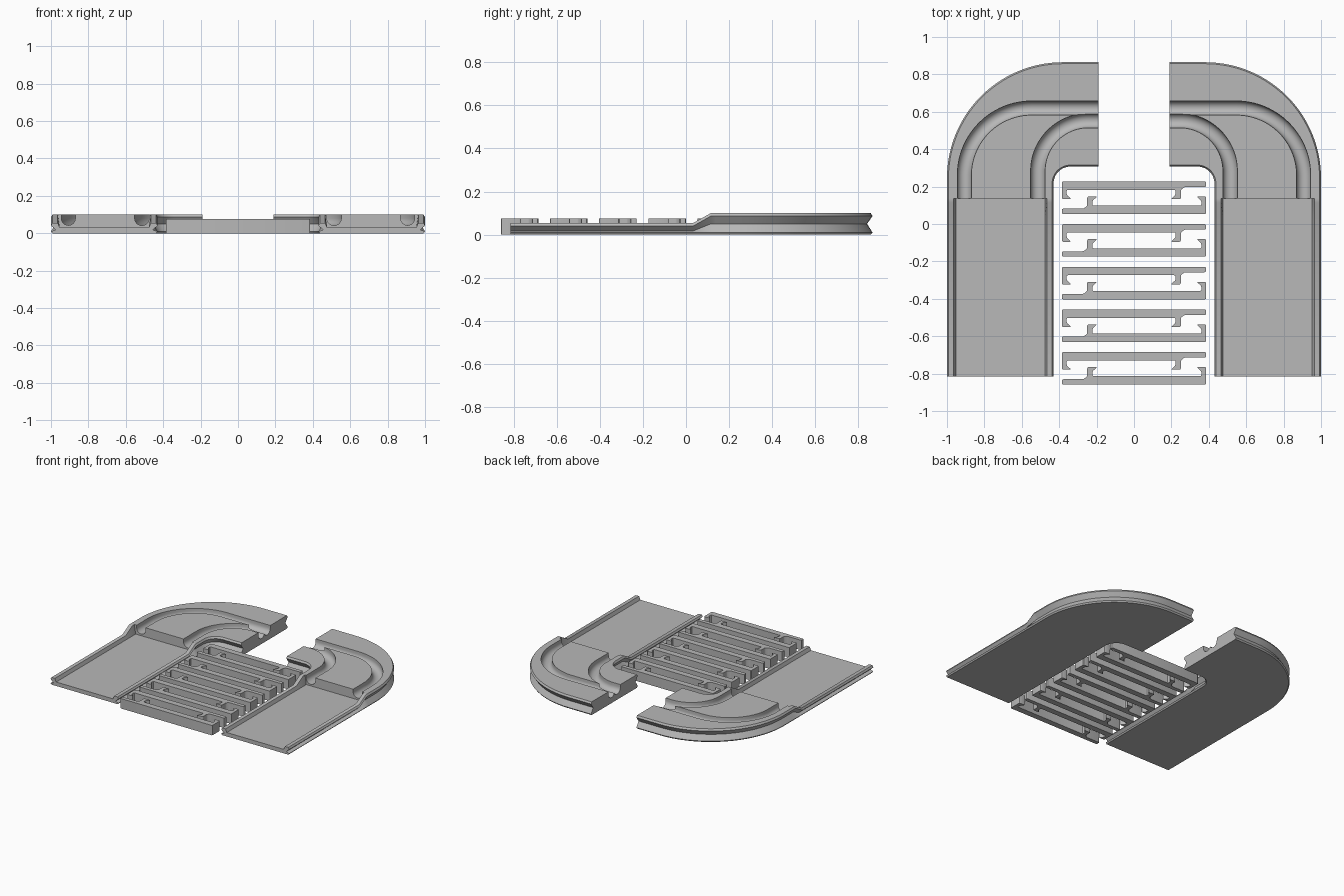
import bpy, bmesh
from math import sin, cos, pi, radians
from mathutils import Vector

cube = bpy.data.objects.get("Cube")
if cube:
    bpy.data.objects.remove(cube, do_unlink=True)

grey = bpy.data.materials.new("light grey plastic")
grey.use_nodes = True
COLOUR = (0.48, 0.48, 0.48, 1)
grey.diffuse_color = COLOUR
grey.node_tree.nodes["Principled BSDF"].inputs["Base Color"].default_value = COLOUR


def make_object(name, bm):
    bmesh.ops.recalc_face_normals(bm, faces=bm.faces)
    mesh = bpy.data.meshes.new(name)
    bm.to_mesh(mesh)
    bm.free()
    mesh.materials.append(grey)
    obj = bpy.data.objects.new(name, mesh)
    bpy.context.collection.objects.link(obj)
    return obj


def loft(name, loops):
    """Closed solid through equally long loops of points."""
    bm = bmesh.new()
    rings = [[bm.verts.new(p) for p in loop] for loop in loops]
    for a, b in zip(rings, rings[1:]):
        for i in range(len(a)):
            j = (i + 1) % len(a)
            bm.faces.new((a[i], a[j], b[j], b[i]))
    bm.faces.new(rings[0])
    bm.faces.new(rings[-1])
    return make_object(name, bm)


def smooth(obj):
    bpy.ops.object.select_all(action='DESELECT')
    obj.select_set(True)
    bpy.context.view_layer.objects.active = obj
    bpy.ops.object.shade_smooth_by_angle(angle=radians(30))


def mirror(obj):
    obj.modifiers.new("Mirror", 'MIRROR').use_mirror_merge = False


def arc(cx, cy, r, start, end, steps=28):
    """Points on an arc, each with its outward direction."""
    for i in range(steps + 1):
        t = radians(start + (end - start) * i / steps)
        n = Vector((cos(t), sin(t)))
        yield Vector((cx, cy)) + r * n, n


def edge_profile(top, apex):
    """Grooved side edge as height and inset, from bottom to top."""
    return [(0, 0.008), (0.01, 0), (apex, 0.025), (top - 0.014, 0), (top, 0.008)]


INNER, OUTER, END, WALL = 0.43, 1.0, 0.19, 0.136
LOW, HIGH = edge_profile(0.055, 0.018), edge_profile(0.1, 0.05)
FLOOR = 0.03


# Straight tray: floor between two grooved rails that ramp up at the back
def tray_section(y, profile):
    top = profile[-1][0]
    right = [(OUTER - d, y, z) for z, d in profile]
    right += [(OUTER - 0.036, y, top), (OUTER - 0.047, y, FLOOR)]
    left = [(INNER + OUTER - x, y, z) for x, y, z in reversed(right)]
    return right + left


tray = loft("straight_tray", [tray_section(-0.815, LOW), tray_section(0.035, LOW),
                              tray_section(0.115, HIGH), tray_section(WALL, HIGH)])
smooth(tray)
mirror(tray)

# Curved block: grooved outline stacked by height
outline = [(Vector((OUTER, WALL)), Vector((1, 0)))]
outline += arc(0.38, 0.245, 0.62, 0, 90)
outline += [(Vector((END, 0.865)), Vector((0, 1))), (Vector((END, 0.307)), Vector((0, -1)))]
outline += [(p, -n) for p, n in arc(0.34, 0.217, 0.09, 90, 0, 12)]
outline += [(Vector((INNER, WALL)), Vector((-1, 0)))]
block = loft("curved_block", [[(*(p - n * d), z) for p, n in outline] for z, d in HIGH])


# Rounded channels sunk into the curved block
def channel_cutter(name, cx, cy, r, width):
    path = [(Vector((cx + r, 0.05)), Vector((1, 0)))]
    path += arc(cx, cy, r, 0, 90)
    path += [(Vector((0.1, cy + r)), Vector((0, 1)))]
    section = [(width * cos(t), 0.08 + width * sin(t))
               for t in (pi + pi * i / 12 for i in range(13))]
    section += [(width, 0.15), (-width, 0.15)]
    return loft(name, [[(*(p + n * s), z) for s, z in section] for p, n in path])


cutters = [channel_cutter("outer_channel_cutter", 0.547, 0.26, 0.36, 0.0375),
           channel_cutter("inner_channel_cutter", 0.244, 0.283, 0.27, 0.0385)]
for cutter in cutters:
    cutter.hide_render = True
    cut = block.modifiers.new("Channel", 'BOOLEAN')
    cut.operation = 'DIFFERENCE'
    cut.solver = 'EXACT'
    cut.object = cutter
graph = bpy.context.evaluated_depsgraph_get()
carved = bpy.data.meshes.new_from_object(block.evaluated_get(graph))
block.modifiers.clear()
block.data = carved
for cutter in cutters:
    bpy.data.objects.remove(cutter, do_unlink=True)
smooth(block)
mirror(block)

# Connector clips: hooked bars in facing pairs
CLIP = [(-.385, .087), (.385, .087), (.385, .058), (.27, .058), (.25, .042),
        (.25, -.007), (.197, -.007), (.222, .016), (.222, .042), (-.36, .042),
        (-.36, .016), (-.335, -.007), (-.385, -.007)]


def clip(name, y, turn):
    bm = bmesh.new()
    face = bm.faces.new([bm.verts.new((turn * px, y + turn * py, 0)) for px, py in CLIP])
    grown = bmesh.ops.extrude_face_region(bm, geom=[face])
    bmesh.ops.translate(bm, vec=(0, 0, 0.075),
                        verts=[v for v in grown["geom"] if isinstance(v, bmesh.types.BMVert)])
    if not any(f.normal.z < -0.5 and f.calc_center_median().z < 0.01 for f in bm.faces):
        bmesh.ops.recalc_face_normals(bm, faces=bm.faces)
    upright = [e for e in bm.edges if abs(e.verts[0].co.z - e.verts[1].co.z) > 0.05]
    bmesh.ops.bevel(bm, geom=upright, offset=0.007, segments=3, profile=0.5,
                    affect='EDGES', clamp_overlap=True)
    smooth(make_object(name, bm))


for i in range(5):
    centre = 0.14 - 0.228 * i
    clip(f"clip_back_{i + 1}", centre, 1)
    clip(f"clip_front_{i + 1}", centre, -1)
